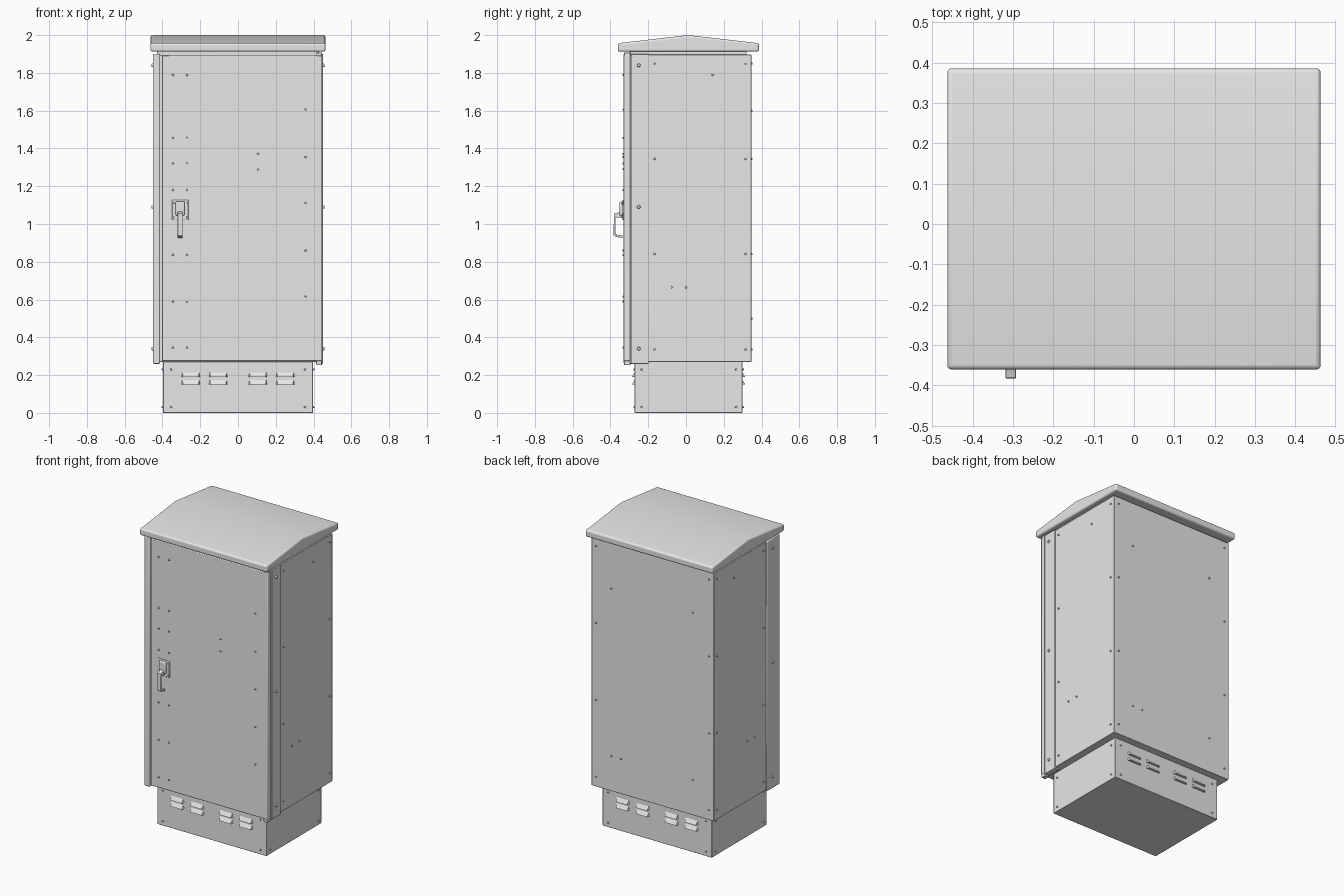
import bpy
import bmesh
from math import radians, pi
from mathutils import Vector, Matrix

cube = bpy.data.objects.get("Cube")
if cube:
    bpy.data.objects.remove(cube, do_unlink=True)

# One painted-metal colour for the whole cabinet
grey = bpy.data.materials.new("light_grey_paint")
grey.use_nodes = True
GREY = (0.8, 0.8, 0.8, 1)
grey.diffuse_color = GREY
grey.node_tree.nodes["Principled BSDF"].inputs["Base Color"].default_value = GREY


def finish(name, bm, bevel=0, segments=2, smooth=True):
    """Turn a bmesh into a named object with optional rounded edges."""
    bmesh.ops.recalc_face_normals(bm, faces=bm.faces)
    mesh = bpy.data.meshes.new(name)
    bm.to_mesh(mesh)
    bm.free()
    obj = bpy.data.objects.new(name, mesh)
    bpy.context.collection.objects.link(obj)
    mesh.materials.append(grey)
    if bevel:
        mod = obj.modifiers.new("rounded_edges", "BEVEL")
        mod.width = bevel
        mod.segments = segments
        mod.limit_method = "ANGLE"
        mod.angle_limit = radians(30)
    if smooth:
        bpy.ops.object.select_all(action="DESELECT")
        obj.select_set(True)
        bpy.context.view_layer.objects.active = obj
        bpy.ops.object.shade_smooth_by_angle(angle=radians(35))
    return obj


def box(name, x, y, z, bevel=0.003):
    """Box from (low, high) pairs on each axis."""
    bm = bmesh.new()
    bmesh.ops.create_cube(bm, size=1)
    for v in bm.verts:
        v.co = [lo + (c + 0.5) * (hi - lo) for c, (lo, hi) in zip(v.co, (x, y, z))]
    return finish(name, bm, bevel)


def prism(name, profile, x0, x1, bevel):
    """Extrude a y-z profile along x."""
    bm = bmesh.new()
    face = bm.faces.new([bm.verts.new((x0, y, z)) for y, z in profile])
    ext = bmesh.ops.extrude_face_region(bm, geom=[face])
    bmesh.ops.translate(bm, vec=(x1 - x0, 0, 0),
                        verts=[g for g in ext["geom"] if isinstance(g, bmesh.types.BMVert)])
    return finish(name, bm, bevel, 4)


def screws(name, points, normal, radius=0.007, height=0.007):
    """Low screw heads, all in one mesh, pointing along the normal."""
    bm = bmesh.new()
    turn = Vector(normal).to_track_quat("Z", "Y").to_matrix().to_4x4()
    for p in points:
        bmesh.ops.create_cone(bm, cap_ends=True, segments=10, radius1=radius,
                              radius2=radius * 0.6, depth=height * 2,
                              matrix=Matrix.Translation(p) @ turn)
    return finish(name, bm)


# Plinth, body shell, neck and roof
box("plinth", (-0.397, 0.397), (-0.272, 0.299), (0, 0.28))
box("cabinet_body", (-0.444, 0.444), (-0.285, 0.346), (0.27, 1.897))
box("roof_neck", (-0.43, 0.43), (-0.3, 0.32), (1.89, 1.93), 0)
prism("roof", [(-0.361, 1.912), (0.386, 1.912), (0.386, 1.957), (0.012, 2.0),
               (-0.361, 1.957)], -0.463, 0.463, 0.011)

# Corner posts, door and hinge knuckles
box("right_corner_post", (-0.45, -0.413), (-0.33, -0.198), (0.26, 1.9), 0.005)
box("left_corner_post", (0.413, 0.45), (-0.292, -0.198), (0.26, 1.9))
box("door", (-0.403, 0.446), (-0.33, -0.295), (0.274, 1.893), 0.004)
for label, z in (("lower", (0.253, 0.28)), ("upper", (1.885, 1.908))):
    box(label + "_hinge", (0.415, 0.444), (-0.328, -0.294), z)

# Door screws
door_points = [(x, -0.33, z) for x in (-0.344, -0.27)
               for z in (1.79, 1.455, 1.32, 1.18, 0.835, 0.59, 0.345)]
door_points += [(0.358, -0.33, z) for z in (1.605, 1.355, 1.11, 0.86, 0.615)]
door_points += [(0.105, -0.33, z) for z in (1.37, 1.29)]
screws("door_screws", door_points, (0, -1, 0))

# Side, post and plinth screws, mirrored on both sides
rows = (1.85, 1.345, 0.84, 0.335)
for side, label in ((1, "left"), (-1, "right")):
    pts = [(side * 0.444, y, z) for y in (-0.167, 0.315) for z in rows]
    pts += [(side * 0.444, y, z) for y, z in ((0.14, 1.79), (-0.075, 0.665), (0, 0.665))]
    screws(label + "_side_screws", pts, (side, 0, 0))
    screws(label + "_post_screws", [(side * 0.45, -0.25, z) for z in (1.84, 1.09, 0.34)],
           (side, 0, 0), 0.012, 0.008)
    screws(label + "_plinth_screws", [(side * 0.397, y, z) for y in (-0.235, 0.265)
                                      for z in (0.03, 0.23)], (side, 0, 0))

# Back panel screws
back_points = [(x, 0.346, z) for x in (-0.41, 0.41) for z in rows]
back_points += [(x, 0.346, z) for x, z in ((0.3, 1.6), (-0.293, 1.6), (0.3, 0.5),
                                           (0.228, 0.5), (-0.293, 0.5))]
screws("back_screws", back_points, (0, 1, 0))


# Plinth louvres: hoods that open downwards, front and back
def louvres(name, y, out):
    bm = bmesh.new()
    for cx in (-0.25, -0.105, 0.105, 0.25):
        for z in (0.19, 0.15):
            a, b, c, d, e, f = [bm.verts.new((cx + dx, y + out * dy, z + dz))
                                for dx, dy, dz in (
                (-0.05, -0.002, 0), (0.05, -0.002, 0), (0.04, 0.015, 0),
                (-0.04, 0.015, 0), (-0.045, -0.002, 0.028), (0.045, -0.002, 0.028))]
            for loop in ((a, b, c, d), (d, c, f, e), (a, d, e), (b, f, c), (a, e, f, b)):
                bm.faces.new(loop)
    finish(name, bm, smooth=False)


for label, y, out in (("front", -0.272, -1), ("back", 0.299, 1)):
    louvres(label + "_plinth_louvres", y, out)
    screws(label + "_plinth_corner_screws",
           [(x, y, z) for x in (-0.355, 0.355) for z in (0.03, 0.23)], (0, out, 0))

# Door handle: mounting plate, lock housing and bent grip
HX = -0.306
box("handle_plate", (HX - 0.044, HX + 0.044), (-0.337, -0.328), (1.02, 1.127), 0.004)
box("handle_housing", (HX - 0.024, HX + 0.024), (-0.352, -0.33), (1.045, 1.12), 0.006)
prism("handle_grip", [(-0.335, 1.075), (-0.362, 1.06), (-0.382, 1.055), (-0.383, 0.94),
                      (-0.37, 0.932), (-0.335, 0.926), (-0.335, 0.938), (-0.366, 0.943),
                      (-0.373, 0.95), (-0.372, 1.035), (-0.335, 1.035)],
      HX - 0.013, HX + 0.013, 0.002)
screws("handle_plate_screws", [(HX + dx, -0.337, z) for dx in (-0.034, 0.034)
                               for z in (1.035, 1.11)], (0, -1, 0), 0.006, 0.004)
